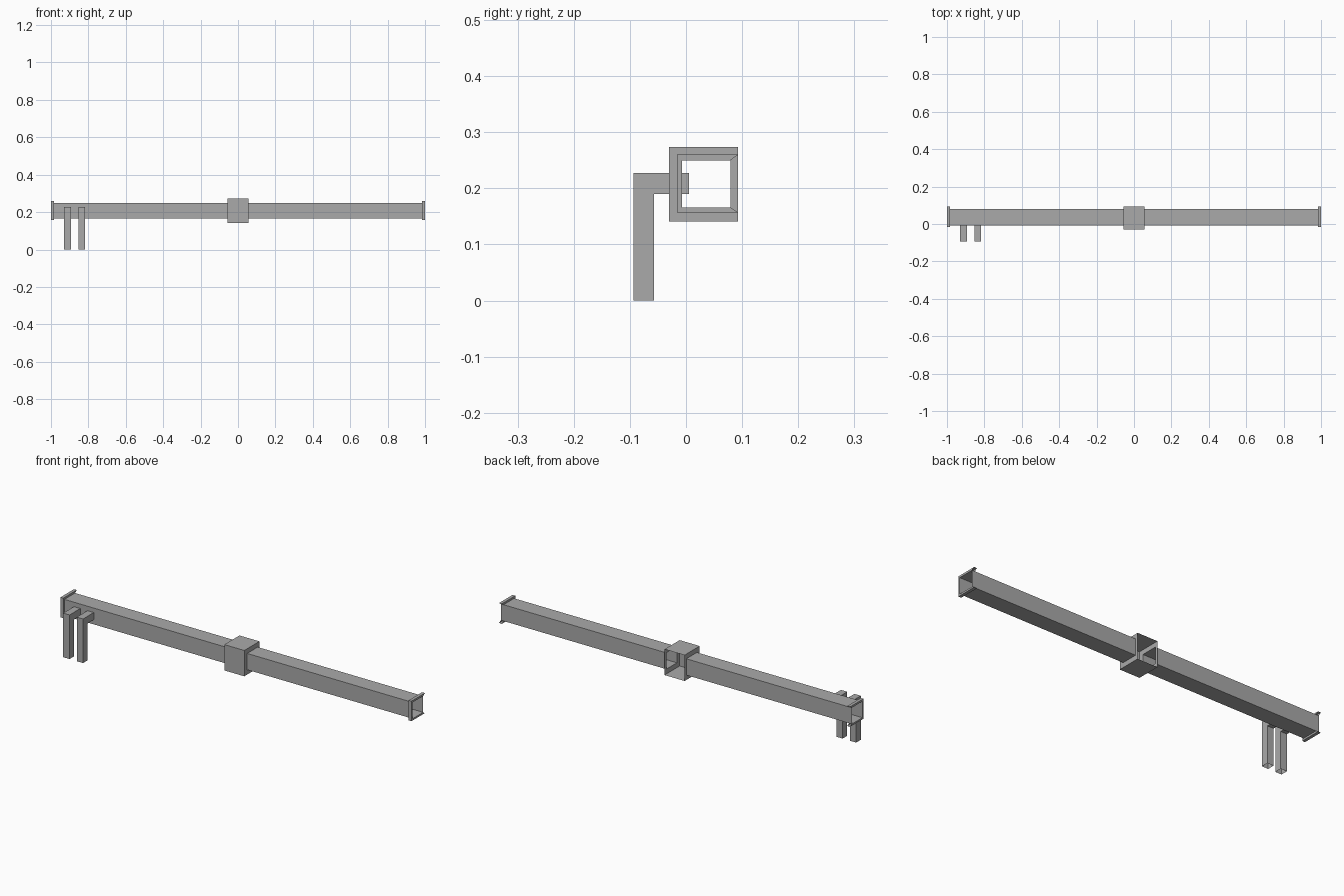
import bpy
import bmesh

if "Cube" in bpy.data.objects:
    bpy.data.objects.remove(bpy.data.objects["Cube"], do_unlink=True)

GREY = (0.4, 0.4, 0.4, 1.0)
metal = bpy.data.materials.new("plain_grey")
metal.use_nodes = True
metal.diffuse_color = GREY
metal.node_tree.nodes["Principled BSDF"].inputs["Base Color"].default_value = GREY


def rect(y0, y1, z0, z1):
    """Counter-clockwise cross-section; edge 1 is the back side."""
    return [(y0, z0), (y1, z0), (y1, z1), (y0, z1)]


def sheet(name, profile, x0, x1, open_edges=(), hole=None, open_rim=(), capped=False):
    """Extrude a (y, z) outline along x, leaving chosen sides open."""
    bm = bmesh.new()
    n = len(profile)
    ends = [[bm.verts.new((x, y, z)) for y, z in profile] for x in (x0, x1)]
    a, b = ends
    for i in range(n):
        j = (i + 1) % n
        if i not in open_edges:
            bm.faces.new((a[i], a[j], b[j], b[i]))
    if capped:
        bm.faces.new(a[::-1])
        bm.faces.new(b)
    if hole:
        # end walls as a rim around the hole
        for x, outer, flip in ((x0, a, True), (x1, b, False)):
            inner = [bm.verts.new((x, y, z)) for y, z in hole]
            for i in range(n):
                j = (i + 1) % n
                if i not in open_rim:
                    quad = [outer[i], outer[j], inner[j], inner[i]]
                    bm.faces.new(quad[::-1] if flip else quad)
    mesh = bpy.data.meshes.new(name)
    bm.to_mesh(mesh)
    bm.free()
    mesh.materials.append(metal)
    obj = bpy.data.objects.new(name, mesh)
    bpy.context.scene.collection.objects.link(obj)
    return obj


BACK = (1,)
tube = rect(-0.007, 0.079, 0.166, 0.25)
flange = rect(-0.016, 0.093, 0.157, 0.26)
sleeve = rect(-0.03, 0.093, 0.141, 0.274)
SLEEVE_X = 0.057

# Hollow rail halves and their end flanges
for side, s in (("left", 1), ("right", -1)):
    x0, x1 = sorted((s * SLEEVE_X, s * 1.0))
    sheet(side + "_rail", tube, x0, x1)
    x0, x1 = sorted((s * 0.984, s * 1.0))
    sheet(side + "_end_flange", flange, x0, x1, BACK, tube, BACK)

# Central sleeve, open at the back
sheet("centre_sleeve", sleeve, -SLEEVE_X, SLEEVE_X, BACK, tube)

# Bent hollow legs, open at the foot and inside the rail
elbow = [(-0.094, 0), (-0.057, 0), (-0.057, 0.19),
         (0.005, 0.19), (0.005, 0.227), (-0.094, 0.227)]
for name, x in (("outer_leg", -0.912), ("inner_leg", -0.835)):
    sheet(name, elbow, x - 0.018, x + 0.018, (0, 3), capped=True)
